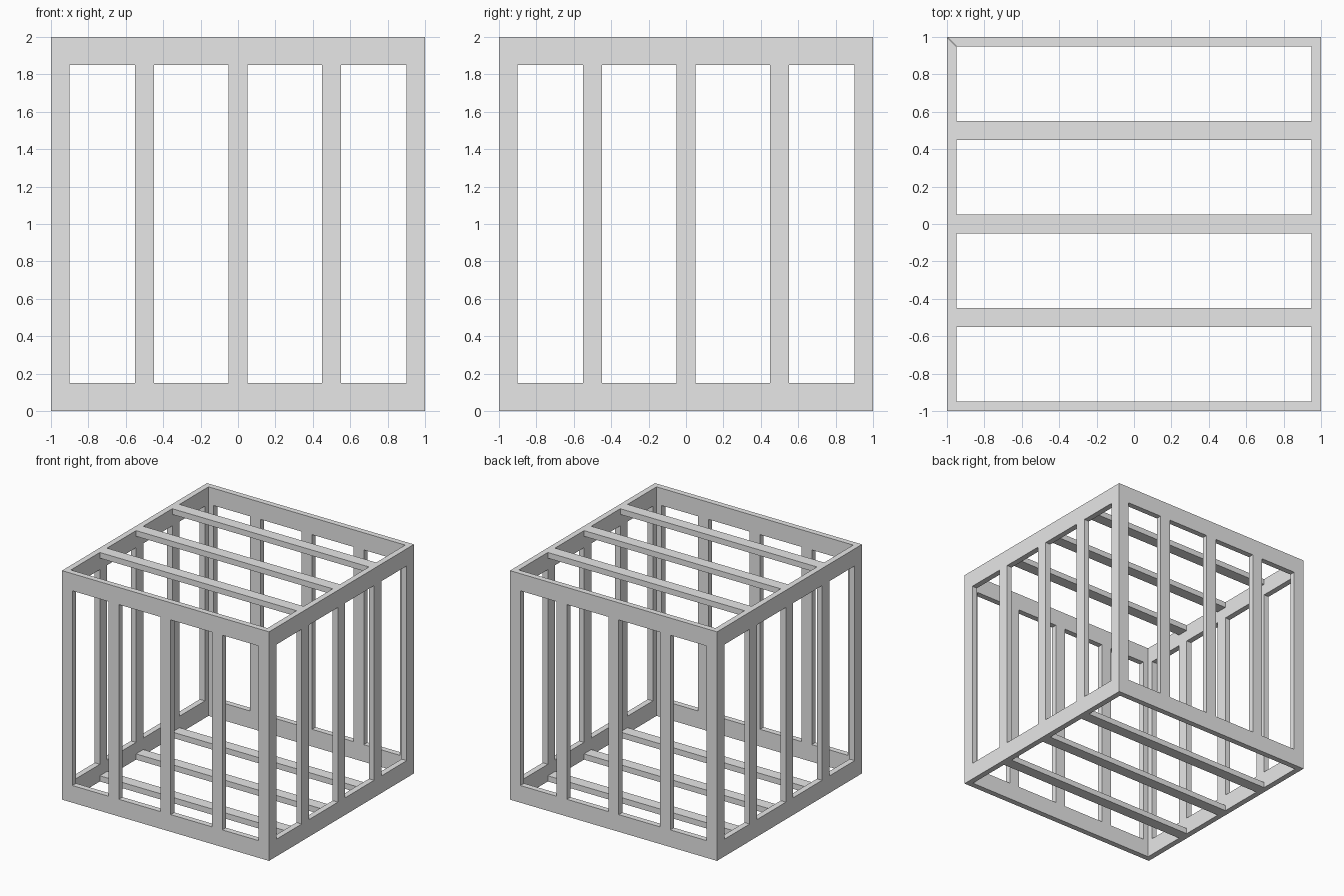
import bpy
import math
from mathutils import Matrix

cube = bpy.data.objects.get("Cube")
if cube:
    bpy.data.objects.remove(cube, do_unlink=True)

SIZE = 2.0      # outer edge of the crate
BOARD = 0.05    # board thickness
WIDTH = 0.1     # slat width
RAIL = 0.15     # rail height
HALF = SIZE / 2
INNER = HALF - BOARD
OFFSETS = (-HALF / 2, 0, HALF / 2)

grey = bpy.data.materials.new("light grey")
grey.use_nodes = True
colour = (0.8, 0.8, 0.8, 1)
grey.diffuse_color = colour
grey.node_tree.nodes["Principled BSDF"].inputs["Base Color"].default_value = colour


def prism(name, outline, z0, z1, turn=0):
    """Extrude an outline upwards, then turn it about the crate's centre."""
    n = len(outline)
    verts = [(x, y, z) for z in (z0, z1) for x, y in outline]
    faces = [tuple(reversed(range(n))), tuple(range(n, 2 * n))]
    faces += [(i, (i + 1) % n, n + (i + 1) % n, n + i) for i in range(n)]
    mesh = bpy.data.meshes.new(name)
    mesh.from_pydata(verts, [], faces)
    mesh.transform(Matrix.Rotation(turn, 4, "Z"))
    mesh.materials.append(grey)
    obj = bpy.data.objects.new(name, mesh)
    bpy.context.collection.objects.link(obj)
    return obj


def rectangle(x0, x1, y0, y1):
    return [(x0, y0), (x1, y0), (x1, y1), (x0, y1)]


# Four walls: mitred rails, an L-shaped corner post and three slats each
rail = [(-HALF, -HALF), (HALF, -HALF), (INNER, -INNER), (-INNER, -INNER)]
leg = HALF - WIDTH
post = [(-HALF, -HALF), (-leg, -HALF), (-leg, -INNER),
        (-INNER, -INNER), (-INNER, -leg), (-HALF, -leg)]
for i, side in enumerate(("front", "left", "back", "right")):
    turn = i * math.pi / 2
    prism(side + "_bottom_rail", rail, 0, RAIL, turn)
    prism(side + "_top_rail", rail, SIZE - RAIL, SIZE, turn)
    prism(side + "_corner_post", post, RAIL, SIZE - RAIL, turn)
    for k, c in enumerate(OFFSETS):
        slat = rectangle(c - WIDTH / 2, c + WIDTH / 2, -HALF, -INNER)
        prism(f"{side}_slat_{k + 1}", slat, RAIL, SIZE - RAIL, turn)

# Floor and roof bars running from side to side
for k, c in enumerate(OFFSETS):
    bar = rectangle(-INNER, INNER, c - WIDTH / 2, c + WIDTH / 2)
    prism(f"floor_bar_{k + 1}", bar, 0, BOARD)
    prism(f"roof_bar_{k + 1}", bar, SIZE - BOARD, SIZE)
